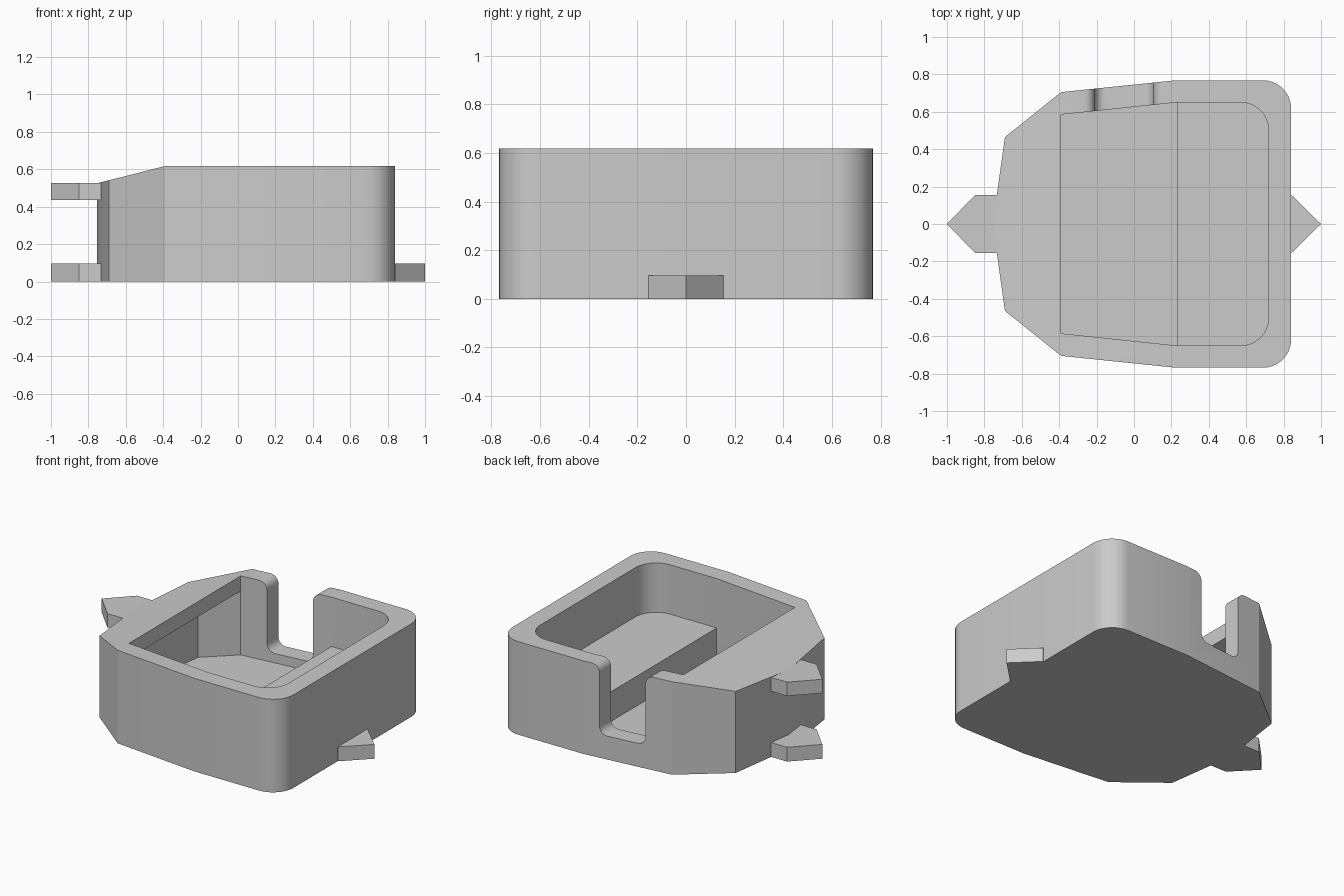
import bpy, bmesh
from math import sin, cos, radians
from mathutils import Vector

old = bpy.data.objects.get("Cube")
if old:
    bpy.data.objects.remove(old, do_unlink=True)

grey = bpy.data.materials.new("plain_grey")
grey.use_nodes = True
grey.diffuse_color = (0.6, 0.6, 0.6, 1)
grey.node_tree.nodes["Principled BSDF"].inputs["Base Color"].default_value = (0.6, 0.6, 0.6, 1)


def prism(name, outline, low, high, axis="z"):
    """Extrude a 2D outline along z (outline in x, y) or along y (outline in x, z)."""
    bm = bmesh.new()
    place = (lambda p: (p[0], p[1], low)) if axis == "z" else (lambda p: (p[0], low, p[1]))
    face = bm.faces.new([bm.verts.new(place(p)) for p in outline])
    made = bmesh.ops.extrude_face_region(bm, geom=[face])["geom"]
    shift = Vector((0, 0, high - low)) if axis == "z" else Vector((0, high - low, 0))
    bmesh.ops.translate(bm, vec=shift, verts=[v for v in made if isinstance(v, bmesh.types.BMVert)])
    bmesh.ops.recalc_face_normals(bm, faces=bm.faces)
    mesh = bpy.data.meshes.new(name)
    bm.to_mesh(mesh)
    bm.free()
    mesh.materials.append(grey)
    ob = bpy.data.objects.new(name, mesh)
    bpy.context.collection.objects.link(ob)
    return ob


def select(ob):
    bpy.ops.object.select_all(action="DESELECT")
    ob.select_set(True)
    bpy.context.view_layer.objects.active = ob


def boolean(target, tool, operation):
    mod = target.modifiers.new("cut", "BOOLEAN")
    mod.operation, mod.object, mod.solver = operation, tool, "EXACT"
    select(target)
    bpy.ops.object.modifier_apply(modifier=mod.name)
    bpy.data.objects.remove(tool, do_unlink=True)


def arc(cx, cy, r, start, end, steps=10):
    angles = [radians(start + (end - start) * i / steps) for i in range(steps + 1)]
    return [(cx + r * cos(a), cy + r * sin(a)) for a in angles]


def mirrored(half):
    """Complete an outline given its +y half."""
    return half + [(x, -y) for x, y in reversed(half) if abs(y) > 0.001]


# Outer shell: plan outline trimmed by the side profile with its sloped nose
TOP = 0.617
outer = mirrored([(-0.755, 0), (-0.69, 0.465), (-0.39, 0.705), (0.22, 0.768)]
                 + arc(0.69, 0.618, 0.15, 90, 0))
body = prism("housing", outer, -0.2, 1)
side = prism("side_profile", [(-1, 0), (1, 0), (1, TOP), (-0.39, TOP), (-1, 0.463)], -1, 1, "y")
boolean(body, side, "INTERSECT")

# Cavity: inset plan with a deep floor, a raised ledge and a roof under the nose
inner = mirrored([(-0.634, 0), (-0.58, 0.41), (-0.39, 0.585), (0.23, 0.65)]
                 + arc(0.57, 0.5, 0.15, 90, 0))
cavity = prism("cavity", inner, -0.2, 1.2)
steps = [(-1, 0.093), (0.23, 0.093), (0.23, 0.29), (1, 0.29), (1, 1),
         (-0.39, 1), (-0.39, 0.517), (-1, 0.363)]
boolean(cavity, prism("cavity_profile", steps, -1, 1, "y"), "INTERSECT")
boolean(body, cavity, "DIFFERENCE")

# Rounded slot through the back wall
L, R, FLOOR, r = -0.21, 0.105, 0.155, 0.055
slot = ([(L - r, 0.8)] + arc(L - r, TOP - r, r, 90, 0)
        + arc(L + r, FLOOR + r, r, 180, 270) + arc(R - r, FLOOR + r, r, 270, 360)
        + arc(R + r, TOP - r, r, 180, 90) + [(R + r, 0.8)])
boolean(body, prism("slot", slot, 0.5, 1, "y"), "DIFFERENCE")

select(body)
bpy.ops.object.shade_smooth_by_angle(angle=radians(30))

# Pointed tabs: two on the nose, one on the flat end
nose_tab = mirrored([(-1, 0), (-0.85, 0.155), (-0.71, 0.155)])
end_tab = mirrored([(1, 0), (0.842, 0.155), (0.8, 0.155)])
prism("lower_nose_tab", nose_tab, 0, 0.095)
prism("upper_nose_tab", nose_tab, 0.435, 0.527)
prism("end_tab", end_tab, 0, 0.095)
